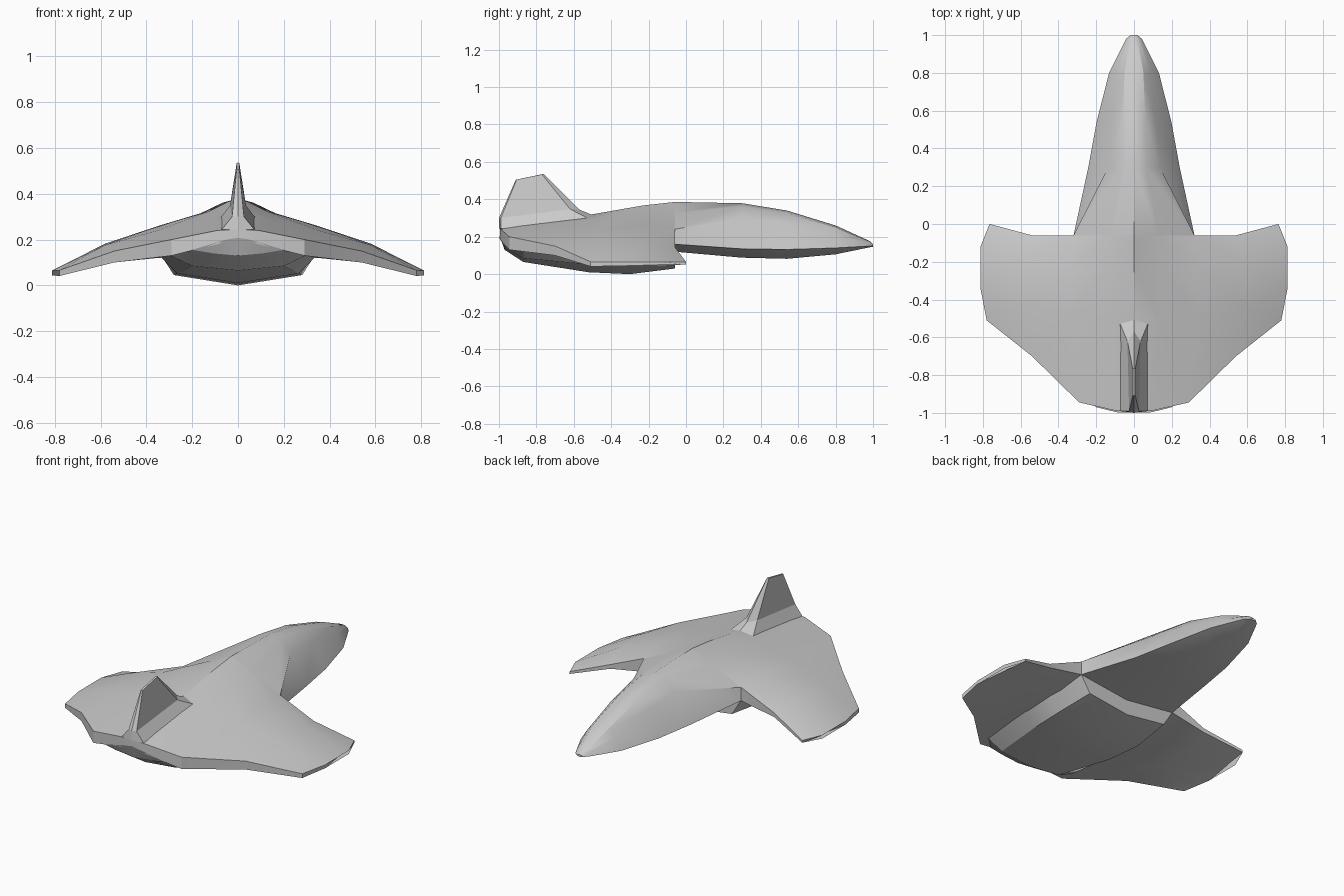
import bpy, bmesh, math


def loft(name, rings, closed=False, cap_start=False, cap_end=False, angle=30):
    """Skin half-rings (x >= 0), mirror across x = 0, weld and shade."""
    bm = bmesh.new()
    for side in (1, -1):
        vs = [[bm.verts.new((side * x, y, z)) for x, y, z in r] for r in rings]
        n = len(rings[0])
        for a, b in zip(vs, vs[1:]):
            for i in range(n if closed else n - 1):
                j = (i + 1) % n
                bm.faces.new((a[i], a[j], b[j], b[i]))
        if cap_start:
            bm.faces.new(vs[0])
        if cap_end:
            bm.faces.new(vs[-1])
    bmesh.ops.remove_doubles(bm, verts=bm.verts, dist=0.0005)
    bmesh.ops.recalc_face_normals(bm, faces=bm.faces)
    me = bpy.data.meshes.new(name)
    bm.to_mesh(me)
    bm.free()
    ob = bpy.data.objects.new(name, me)
    bpy.context.collection.objects.link(ob)
    bpy.ops.object.select_all(action='DESELECT')
    ob.select_set(True)
    bpy.context.view_layer.objects.active = ob
    bpy.ops.object.shade_smooth_by_angle(angle=math.radians(angle))
    return ob


# Nose: y, top z, shoulder x z, crease x z, chine x z, keel z
nose = [
    (1.00, .160, .008, .158, .015, .156, .018, .150, .146),
    (0.98, .178, .020, .176, .035, .166, .042, .150, .143),
    (0.80, .260, .050, .248, .090, .205, .132, .140, .106),
    (0.54, .340, .060, .325, .115, .270, .198, .132, .082),
    (0.30, .379, .065, .362, .137, .303, .242, .135, .088),
    (-.06, .386, .130, .325, .320, .240, .320, .160, .120),
]
loft("nose_hull", [[(0, y, t), (sx, y, sz), (cx, y, cz), (hx, y, hz), (0, y, k)]
                   for y, t, sx, sz, cx, cz, hx, hz, k in nose], cap_start=True)

# Wing body: four upper points per station (x, y, z), front to back, with thicknesses
wing = [
    ([(0, -.06, .386), (0, -.23, .367), (0, -.50, .320), (0, -.995, .245)],
     (.26, .25, .2, .04)),
    ([(.13, -.06, .325), (.13, -.23, .322), (.13, -.50, .290), (.09, -.99, .240)],
     (.19, .19, .16, .06)),
    ([(.32, -.06, .240), (.34, -.23, .262), (.35, -.49, .240), (.29, -.945, .200)],
     (.08, .13, .12, .07)),
    ([(.54, -.06, .145), (.58, -.20, .182), (.58, -.44, .176), (.54, -.70, .150)],
     (.025, .075, .08, .05)),
    ([(.765, 0, .066), (.813, -.12, .064), (.813, -.34, .064), (.78, -.51, .066)],
     (.014, .02, .02, .025)),
]
loft("wing_body", [top + [(x, y, z - t) for (x, y, z), t in reversed(list(zip(top, thick)))]
                   for top, thick in wing], closed=True, cap_end=True)

# Belly: y, edge x z, hip x z, keel z
belly = [
    (-.06, .320, .160, .260, .065, .030),
    (-.30, .335, .130, .280, .045, .000),
    (-.52, .335, .122, .265, .052, .010),
    (-.87, .300, .132, .200, .085, .065),
    (-.97, .200, .155, .110, .140, .130),
    (-.998, .085, .190, .050, .200, .208),
]
loft("belly", [[(ex, y, ez), (hx, y, hz), (0, y, k)] for y, ex, ez, hx, hz, k in belly],
     cap_start=False, angle=20)
# Flat front wall under the nose
loft("belly_front", [[(.32, -.06, .16), (.26, -.06, .065), (0, -.06, .03)],
                     [(.32, -.06, .165), (.16, -.06, .15), (0, -.06, .13)]])

# Tail fin: flared foot, waist, tip
loft("tail_fin", [
    [(0, -.50, .316), (.085, -.50, .285), (.072, -.99, .243), (0, -1, .243)],
    [(0, -.57, .345), (.035, -.62, .348), (.026, -.99, .300), (0, -1, .300)],
    [(0, -.76, .536), (.006, -.77, .533), (.006, -.905, .506), (0, -.91, .505)],
], cap_end=True, angle=15)
